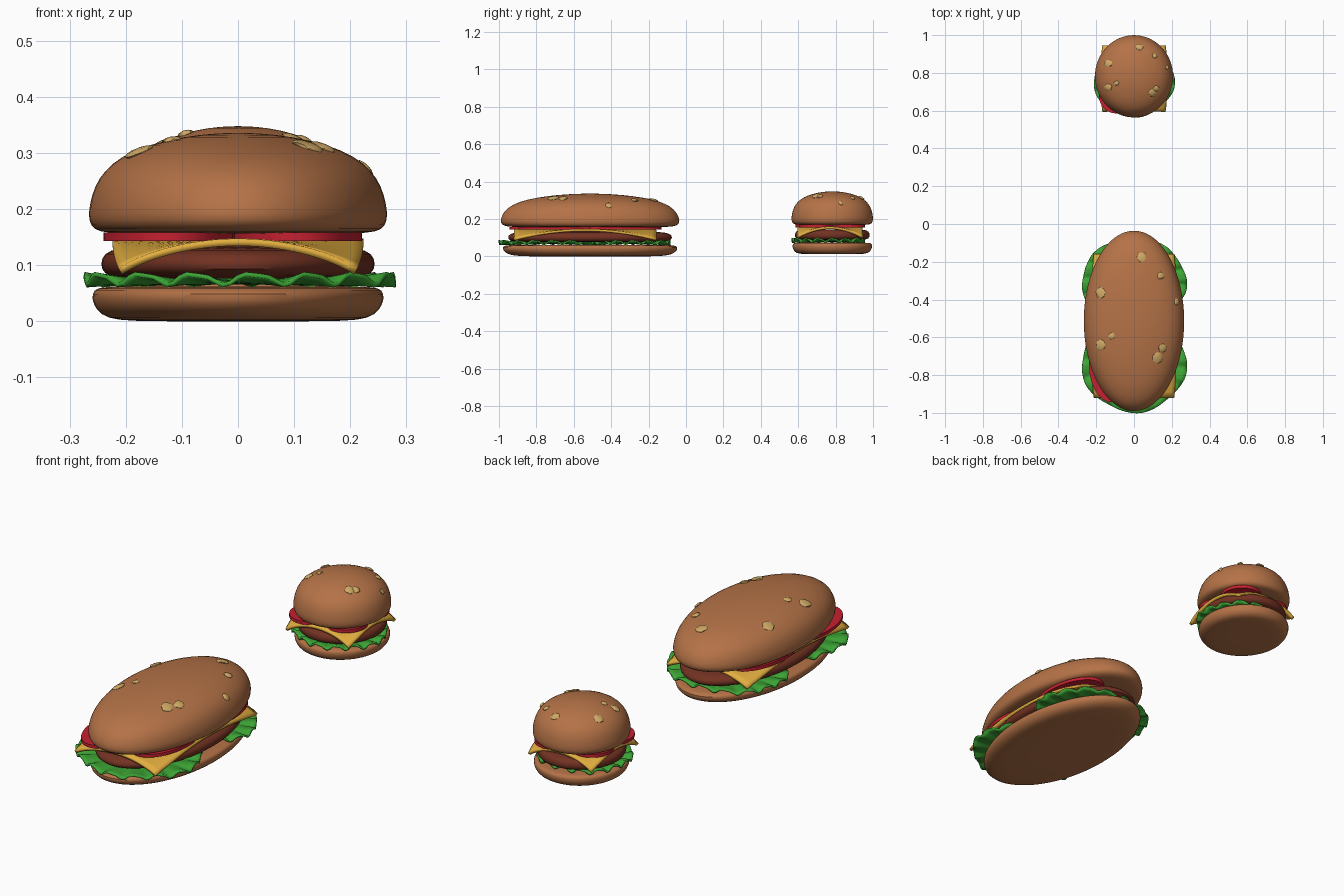
import bpy, bmesh, math, random
from mathutils import Vector

random.seed(4)
cube = bpy.data.objects.get("Cube")
if cube:
    bpy.data.objects.remove(cube, do_unlink=True)


def material(name, rgb):
    m = bpy.data.materials.new(name)
    m.use_nodes = True
    m.diffuse_color = (*rgb, 1)
    m.node_tree.nodes["Principled BSDF"].inputs["Base Color"].default_value = (*rgb, 1)
    return m


BUN = material("toasted bun", (0.46, 0.17, 0.063))
SEED = material("sesame", (0.62, 0.39, 0.13))
CHEESE = material("cheese yellow", (0.76, 0.42, 0.05))
LETTUCE = material("lettuce green", (0.045, 0.37, 0.035))
TOMATO = material("tomato red", (0.56, 0.015, 0.03))
PATTY = material("grilled brown", (0.17, 0.032, 0.016))

# Profiles as (fraction of bun radius, height)
TOP_BUN = [(0, .156), (.6, .156), (.88, .157), (.97, .163), (1.005, .18), (1.0, .205),
           (.965, .24), (.9, .268), (.78, .295), (.6, .315), (.35, .33), (.15, .335), (0, .336)]
BOTTOM_BUN = [(0, 0), (.6, 0), (.82, .002), (.92, .011), (.975, .03), (.982, .05),
              (.95, .06), (.85, .062), (0, .062)]
MEAT = [(0, .076), (.7, .076), (.87, .079), (.92, .092), (.92, .112), (.87, .128),
        (.7, .133), (0, .133)]
# Sesame seeds as (x, y, size) in bun radii
SEEDS = [(.15, .71, .9), (.53, .5, .65), (-.66, .31, 1), (.85, .21, .6),
         (-.45, -.17, .6), (-.66, -.27, 1), (.57, -.3, .8), (.47, -.41, 1)]
TOMATOES = [(-.46, .24), (-.46, -.46), (.39, .36), (.39, -.36)]


class Burger:
    """Places parts, given in bun radii, on one burger."""

    def __init__(self, name, sx, sy, cy, dz):
        self.name, self.sx, self.sy, self.cy, self.dz = name, sx, sy, cy, dz

    def at(self, x, y, z):
        return Vector((x * self.sx, self.cy + y * self.sy, z + self.dz))

    def finish(self, bm, part, mat, subdiv=0, thickness=0, angle=60):
        bmesh.ops.remove_doubles(bm, verts=bm.verts, dist=1e-5)
        bmesh.ops.recalc_face_normals(bm, faces=bm.faces)
        mesh = bpy.data.meshes.new(self.name + "_" + part)
        bm.to_mesh(mesh)
        bm.free()
        mesh.materials.append(mat)
        ob = bpy.data.objects.new(mesh.name, mesh)
        bpy.context.collection.objects.link(ob)
        if thickness:
            mod = ob.modifiers.new("Thickness", 'SOLIDIFY')
            mod.thickness, mod.offset = thickness, 0
        if subdiv:
            mod = ob.modifiers.new("Smooth", 'SUBSURF')
            mod.levels = mod.render_levels = subdiv
        bpy.ops.object.select_all(action='DESELECT')
        bpy.context.view_layer.objects.active = ob
        ob.select_set(True)
        bpy.ops.object.shade_smooth_by_angle(angle=math.radians(angle))

    def sheet(self, rows, cols, func, bm=None):
        """Grid of points func(i, j), skinned with quads."""
        bm = bm or bmesh.new()
        grid = [[bm.verts.new(func(i, j)) for j in range(cols)] for i in range(rows)]
        for a, b in zip(grid, grid[1:]):
            for j in range(cols - 1):
                bm.faces.new((a[j], a[j + 1], b[j + 1], b[j]))
        return bm

    def lathe(self, part, profile, mat, subdiv=1, cx=0, cy=0, angle=60):
        n = 48

        def point(i, j):
            r, z = profile[i]
            a = math.tau * j / n
            return self.at(cx + r * math.cos(a), cy + r * math.sin(a), z)
        bm = self.sheet(len(profile), n + 1, point)
        bmesh.ops.remove_doubles(bm, verts=bm.verts, dist=1e-5)
        bmesh.ops.dissolve_degenerate(bm, edges=bm.edges, dist=1e-6)
        self.finish(bm, part, mat, subdiv, angle=angle)

    def lettuce(self, part, cy, rx, ry, waves):
        rings, n = 12, 128

        def point(i, j):
            f, a = i / rings, math.tau * j / n
            ripple = f ** 4 * (.009 * math.sin(waves * a) + .003 * math.sin(waves * a * 2 + 1))
            r = f * (1 + .025 * f ** 4 * math.cos(5 * a + 1))
            return self.at(rx * r * math.cos(a), cy + ry * r * math.sin(a),
                           .070 + .006 * f ** 4 + ripple)
        self.finish(self.sheet(rings + 1, n + 1, point), part, LETTUCE, thickness=.008)

    def cheese(self):
        n = 24

        def point(i, j):
            u, v = 2 * i / n - 1, 2 * j / n - 1
            drop = .052 * (u * v) ** 2
            pull = 1 - .06 * (u * v) ** 4
            return self.at(.84 * u * pull, -.055 + .795 * v, .141 - drop)
        self.finish(self.sheet(n + 1, n + 1, point), "cheese_slice", CHEESE, thickness=.013)

    def dome(self, x, y):
        """Point on the crown of the top bun."""
        r = math.hypot(x, y)
        crown = TOP_BUN[4:]
        for (r1, z1), (r2, z2) in zip(crown, crown[1:]):
            if r2 <= r <= r1:
                return self.at(x, y, z1 + (z2 - z1) * (r1 - r) / (r1 - r2))
        return self.at(x, y, crown[0][1])

    def seeds(self):
        bm = bmesh.new()
        for x, y, size in SEEDS:
            p, e = self.dome(x, y), .04
            tx = (self.dome(x + e, y) - self.dome(x - e, y)).normalized()
            ty = (self.dome(x, y + e) - self.dome(x, y - e)).normalized()
            normal = tx.cross(ty).normalized()
            blob = bmesh.ops.create_icosphere(bm, subdivisions=2, radius=1)["verts"]
            for v in blob:
                c = v.co * random.uniform(.85, 1.1) * size
                v.co = p + tx * c.x * self.sx * .11 + ty * c.y * self.sy ** .5 * .045 \
                    + normal * v.co.z * .007
        self.finish(bm, "sesame_seeds", SEED, angle=40)

    def build(self, leaves):
        self.lathe("bottom_bun", BOTTOM_BUN, BUN)
        for k, leaf in enumerate(leaves):
            self.lettuce("lettuce_%d" % (k + 1), *leaf)
        self.lathe("patty", MEAT, PATTY)
        self.cheese()
        for k, (x, y) in enumerate(TOMATOES):
            slice_profile = [(0, .143), (.44, .143), (.44, .158), (0, .158)]
            self.lathe("tomato_slice_%d" % (k + 1), slice_profile, TOMATO, 0, x, y, 40)
        self.lathe("top_bun", TOP_BUN, BUN)
        self.seeds()


# Long burger in front with two lettuce leaves, round one behind with one
Burger("long", .266, .478, -.513, 0).build([(-.465, 1.04, .545, 16), (.44, 1.04, .47, 16)])
Burger("round", .207, .218, .782, .012).build([(-.08, 1.03, .9, 16)])
